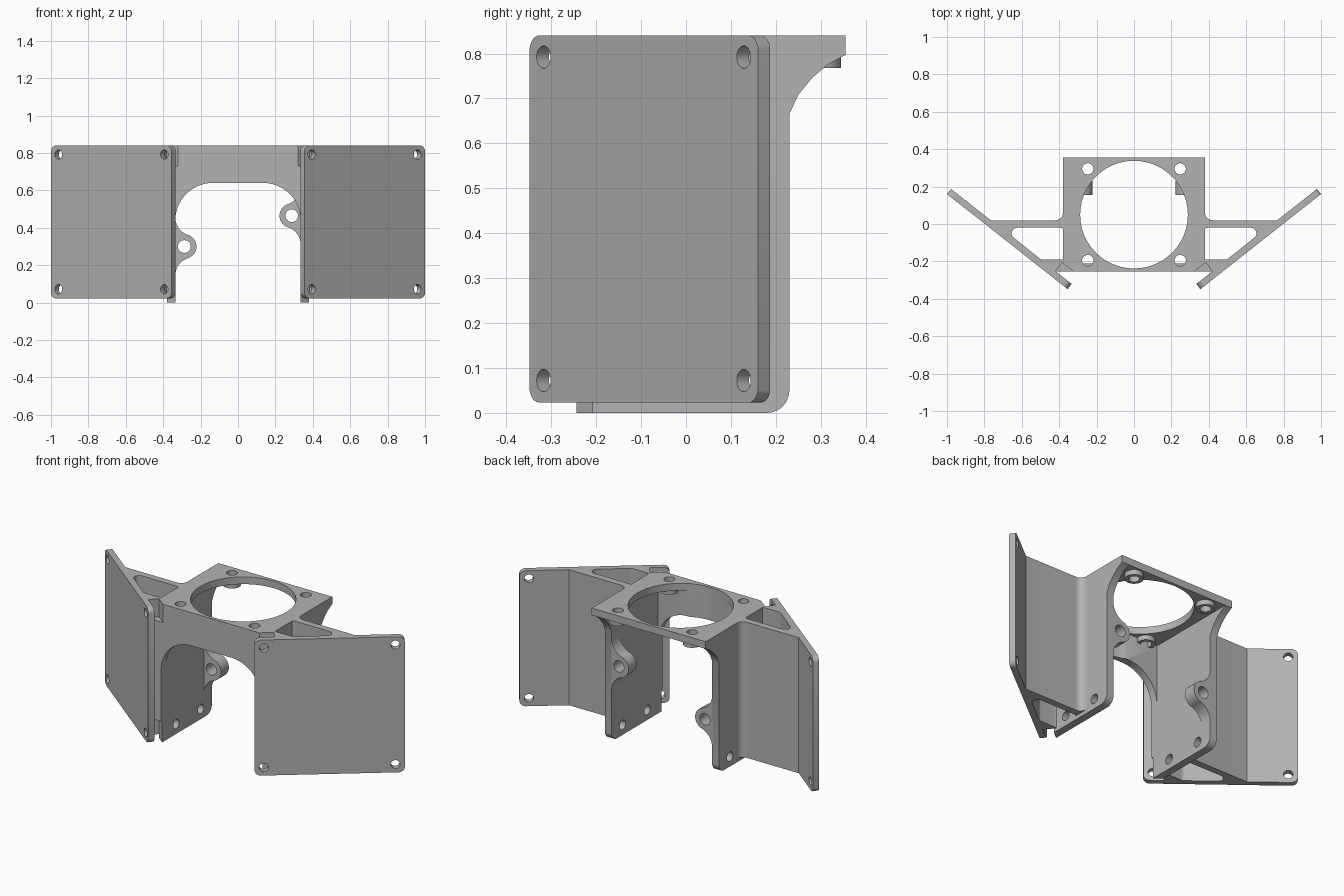
import bpy, bmesh, math
from mathutils import Vector

cube = bpy.data.objects.get("Cube")
if cube:
    bpy.data.objects.remove(cube, do_unlink=True)

grey = bpy.data.materials.new("plain grey")
grey.use_nodes = True
grey.diffuse_color = (0.45, 0.45, 0.45, 1)
grey.node_tree.nodes["Principled BSDF"].inputs["Base Color"].default_value = (0.45, 0.45, 0.45, 1)

X, Y, Z, O = Vector((1, 0, 0)), Vector((0, 1, 0)), Vector((0, 0, 1)), Vector((0, 0, 0))
PLAN, SIDE, FRONT = (O, X, Y, Z), (O, Y, Z, X), (O, X, Z, Y)

# Key sizes
TOP, UNDER, FOOT = 0.84, 0.797, 0.023
INNER, OUTER, FACE = 0.335, 0.38, -0.255
THICK, SPAN = 0.035, 0.82
TIP, END = Vector((0.355, -0.348, 0)), Vector((1.0, 0.16, 0))
ALONG = (END - TIP).normalized()
INWARD = Vector((-ALONG.y, ALONG.x, 0))
WING = (TIP, ALONG, Z, INWARD)


def arc(c, r, a, b, n=16):
    return [(c[0] + r * math.cos(a + (b - a) * i / n),
             c[1] + r * math.sin(a + (b - a) * i / n)) for i in range(n + 1)]


def rounded(corners, n=10):
    """Outline from (x, y, radius) corners."""
    out = []
    for i, (x, y, r) in enumerate(corners):
        p = Vector((x, y))
        if r == 0:
            out.append((x, y))
            continue
        a = (Vector(corners[i - 1][:2]) - p).normalized()
        b = (Vector(corners[(i + 1) % len(corners)][:2]) - p).normalized()
        half = a.angle(b) / 2
        c = p + (a + b).normalized() * r / math.sin(half)
        s, e = p + a * r / math.tan(half) - c, p + b * r / math.tan(half) - c
        start = math.atan2(s.y, s.x)
        turn = (math.atan2(e.y, e.x) - start + math.pi) % math.tau - math.pi
        out += arc(c, r, start, start + turn, n)
    return out


def prism(name, outline, frame, lo, hi, side=1):
    """Extrude an outline in a frame; side -1 mirrors it in x."""
    o, u, v, w = frame
    bm = bmesh.new()
    rings = []
    for d in (lo, hi):
        ring = []
        for a, b in outline:
            p = o + u * a + v * b + w * d
            p.x *= side
            ring.append(bm.verts.new(p))
        rings.append(ring)
        bm.faces.new(ring)
    n = len(outline)
    for i in range(n):
        j = (i + 1) % n
        bm.faces.new((rings[0][i], rings[0][j], rings[1][j], rings[1][i]))
    bmesh.ops.recalc_face_normals(bm, faces=bm.faces)
    mesh = bpy.data.meshes.new(name)
    bm.to_mesh(mesh)
    bm.free()
    mesh.materials.append(grey)
    ob = bpy.data.objects.new(name, mesh)
    bpy.context.collection.objects.link(ob)
    return ob


def rod(c, r, frame, lo, hi, side=1, name="cutter"):
    return prism(name, arc(c, r, 0, math.tau, 48)[:-1], frame, lo, hi, side)


def box(u0, u1, v0, v1):
    return [(u0, v0), (u1, v0), (u1, v1), (u0, v1)]


def combine(ob, cutters, operation="DIFFERENCE"):
    for c in cutters:
        c.hide_render = True
        m = ob.modifiers.new("cut", "BOOLEAN")
        m.operation, m.solver, m.object = operation, "EXACT", c
    graph = bpy.context.evaluated_depsgraph_get()
    mesh = bpy.data.meshes.new_from_object(ob.evaluated_get(graph))
    ob.modifiers.clear()
    ob.data = mesh
    for c in cutters:
        bpy.data.objects.remove(c, do_unlink=True)


def nut_pockets(side):
    """Clearance behind the inner wing screws."""
    return [prism("cutter", box(-0.1, 0.11, a, b), WING, THICK, 0.094, side)
            for a, b in ((-0.1, 0.13), (0.73, 1))]


parts = []
SIDES = ((1, "left"), (-1, "right"))
screws = [(x, y) for x in (-0.247, 0.247) for y in (-0.195, 0.295)]
bore = ((0, 0.05), 0.288, PLAN, 0.3, 1)

# Top plate with large bore and screw holes
plate = prism("top_plate", box(-OUTER, OUTER, FACE, 0.355), PLAN, UNDER, TOP)
combine(plate, [rod(*bore)] + [rod(c, 0.03, PLAN, 0.7, 1) for c in screws]
        + nut_pockets(1) + nut_pockets(-1))
parts.append(plate)

# Bosses under the screw holes
for c in screws:
    boss = rod(c, 0.05, PLAN, 0.768, UNDER, name="screw_boss")
    combine(boss, [rod(c, 0.03, PLAN, 0.7, 1)])
    parts.append(boss)

# Front arch
e = INNER + 0.005
arch = prism("front_arch", rounded([
    (e, UNDER, 0), (-e, UNDER, 0), (-e, 0.435, 0), (-INNER, 0.435, 0),
    (-INNER, 0.64, 0.2), (INNER, 0.64, 0.2), (INNER, 0.435, 0), (e, 0.435, 0)], 20),
    FRONT, FACE, -0.21)
combine(arch, [rod(*bore)] + nut_pockets(1) + nut_pockets(-1))
parts.append(arch)

for side, label in SIDES:
    # Side wall with curved gusset under the plate
    wall = prism("side_wall_" + label, rounded([
        (FACE, 0, 0), (0.23, 0, 0.05), (0.23, 0.665, 0), (0.25, 0.708, 0),
        (0.28, 0.745, 0), (0.315, 0.775, 0), (0.355, UNDER, 0), (FACE, UNDER, 0)]),
        SIDE, INNER, OUTER, side)
    combine(wall, [rod((y, 0.06), 0.028, SIDE, 0.3, 0.42, side) for y in (-0.11, 0.125)]
            + nut_pockets(side))

    # Wing: angled plate, back wall and front web in one outline
    back = TIP + INWARD * THICK
    far = END + INWARD * THICK
    on_back = lambda y: back.x + (y - back.y) * ALONG.x / ALONG.y
    wing = prism("wing_" + label, rounded([
        (TIP.x, TIP.y, 0), (END.x, END.y, 0), (far.x, far.y, 0),
        (on_back(0.02), 0.02, 0), (OUTER, 0.02, 0.04), (OUTER, 0.065, 0),
        (OUTER - 0.001, 0.065, 0), (OUTER - 0.001, FACE, 0),
        (on_back(FACE), FACE, 0), (back.x, back.y, 0)]), PLAN, -0.1, 1, side)
    limit = prism("cutter", rounded([(-0.001, FOOT, 0.035), (SPAN + 0.002, FOOT, 0.035),
                                     (SPAN + 0.002, TOP, 0.035), (-0.001, TOP, 0.035)]),
                  WING, -0.5, 1, side)
    combine(wing, [limit], "INTERSECT")
    window = prism("cutter", rounded([(0.376, -0.02, 0.02), (0.71, -0.02, 0.03),
                                      (0.497, -0.19, 0.03), (0.376, -0.19, 0.01)]),
                   PLAN, -0.2, 1.1, side)
    holes = [rod((a, z), 0.025, WING, -0.05, 0.08, side)
             for a in (0.05, SPAN - 0.05) for z in (0.072, 0.792)]
    combine(wing, [window] + holes + nut_pockets(side))

    # Mounting ear blended into the side wall
    cx, cz, r, fillet = 0.287, (0.465 if side > 0 else 0.3), 0.065, 0.098
    dx = cx - INNER + fillet
    dz = math.sqrt((fillet + r) ** 2 - dx ** 2)
    a = math.atan2(dz, dx)
    outline = arc((INNER - fillet, cz + dz), fillet, 0, -a)
    outline += arc((cx, cz), r, math.pi - a, math.pi + a, 24)[1:-1]
    outline += arc((INNER - fillet, cz - dz), fillet, a, 0)
    outline += [(e, cz - dz), (e, cz + dz)]
    ear = prism("mounting_ear_" + label, outline, FRONT, 0.155, 0.23, side)
    combine(ear, [rod((cx, cz), 0.034, FRONT, 0.1, 0.3, side)])
    parts += [wall, wing, ear]

# Smooth the curved faces, keep edges sharp
bpy.ops.object.select_all(action="DESELECT")
for ob in parts:
    ob.select_set(True)
bpy.context.view_layer.objects.active = plate
bpy.ops.object.shade_smooth_by_angle(angle=math.radians(30))
